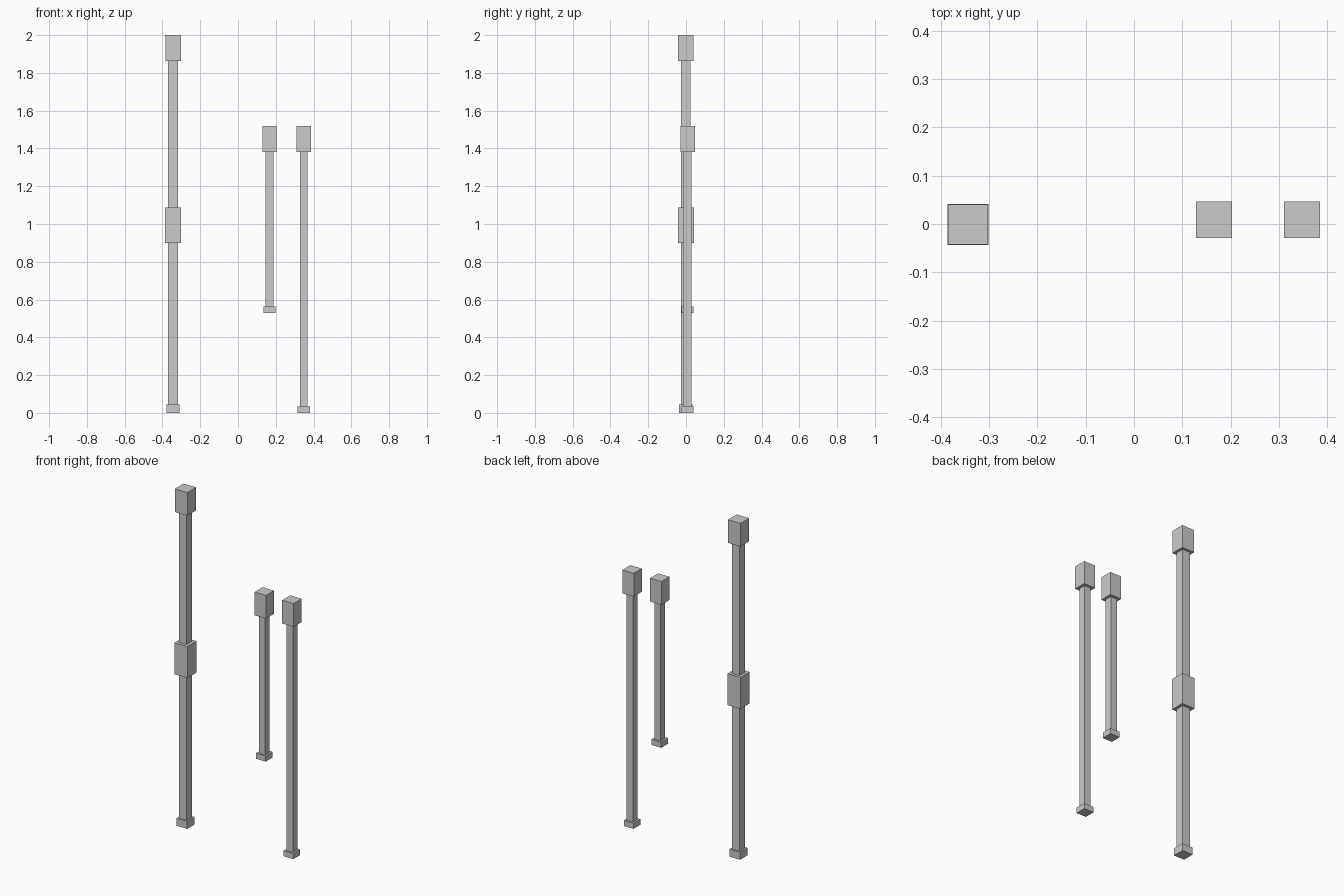
import bpy

if "Cube" in bpy.data.objects:
    bpy.data.objects.remove(bpy.data.objects["Cube"])


def block(name, x, y, width, z0, z1):
    """Square-section box centred on (x, y), spanning z0 to z1."""
    bpy.ops.mesh.primitive_cube_add(size=1, location=(x, y, (z0 + z1) / 2))
    obj = bpy.context.object
    obj.name = name
    obj.scale = (width, width, z1 - z0)
    bpy.ops.object.transform_apply(location=False, rotation=False, scale=True)
    return obj


def post(name, x, y, bottom, top, shaft_w, foot, cap):
    """Post made of a foot, a shaft and a cap; foot and cap are (width, height)."""
    foot_w, foot_h = foot
    cap_w, cap_h = cap
    block(name + "_foot", x, y, foot_w, bottom, bottom + foot_h)
    block(name + "_shaft", x, y, shaft_w, bottom + foot_h, top - cap_h)
    block(name + "_cap", x, y, cap_w, top - cap_h, top)


# Tall post with a middle collar
post("tall_post", -0.344, -0.001, 0.0, 2.0, 0.051, (0.070, 0.044), (0.082, 0.137))
block("tall_post_collar", -0.344, -0.001, 0.085, 0.900, 1.087)

# Two slimmer posts sharing the same top height
for name, x, bottom in (("short_post", 0.166, 0.53), ("medium_post", 0.348, 0.0)):
    post(name, x, 0.009, bottom, 1.52, 0.042, (0.064, 0.033), (0.075, 0.138))
